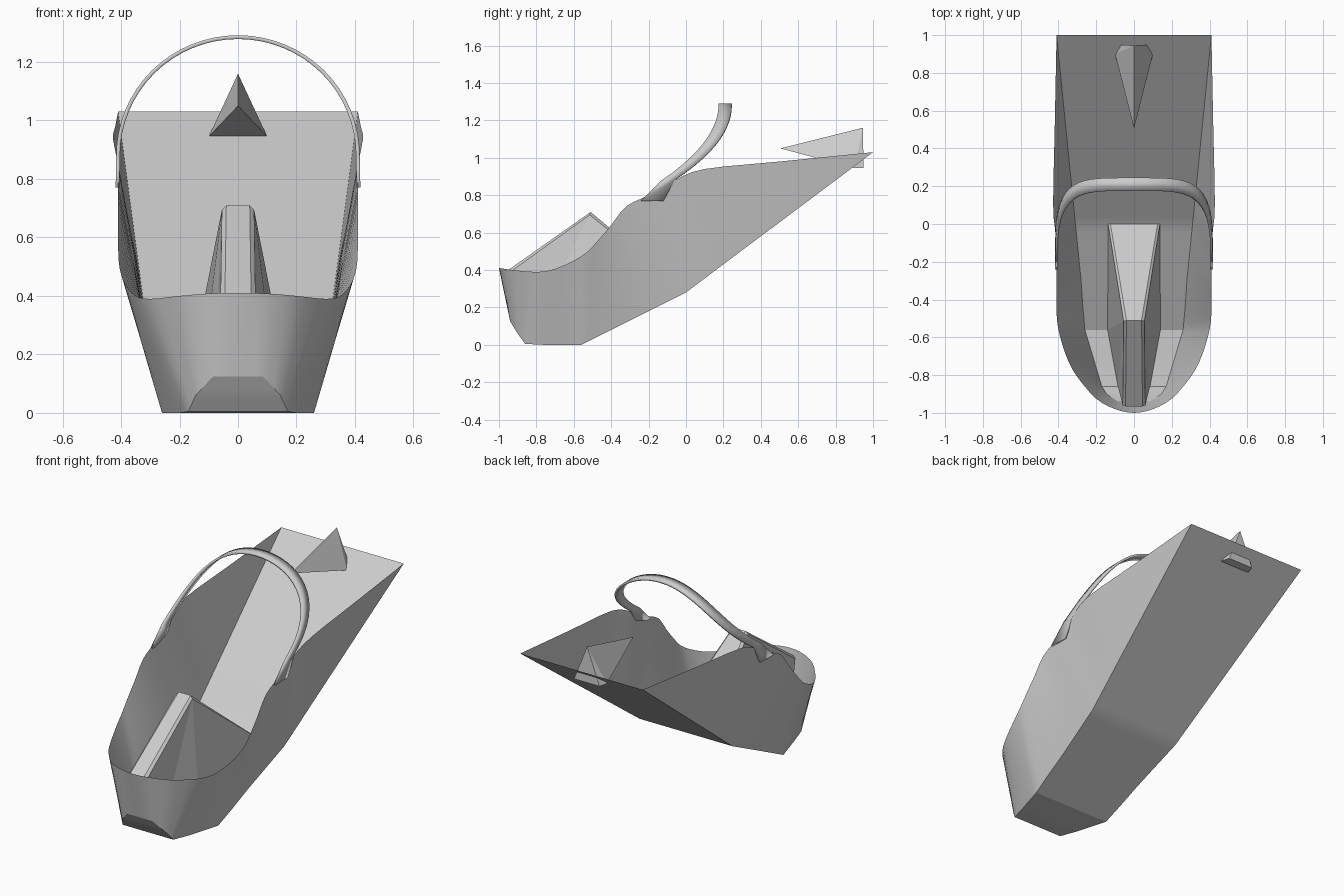
import bpy, bmesh, math
from mathutils import Vector

cube = bpy.data.objects.get("Cube")
if cube:
    bpy.data.objects.remove(cube, do_unlink=True)

grey = bpy.data.materials.new("light_grey")
grey.use_nodes = True
COLOUR = (0.6, 0.6, 0.6, 1)
grey.diffuse_color = COLOUR
grey.node_tree.nodes["Principled BSDF"].inputs["Base Color"].default_value = COLOUR


def finish(name, bm, smooth=None):
    bmesh.ops.remove_doubles(bm, verts=bm.verts[:], dist=0.0005)
    bmesh.ops.recalc_face_normals(bm, faces=bm.faces[:])
    mesh = bpy.data.meshes.new(name)
    bm.to_mesh(mesh)
    bm.free()
    mesh.materials.append(grey)
    obj = bpy.data.objects.new(name, mesh)
    bpy.context.collection.objects.link(obj)
    if smooth:
        bpy.ops.object.select_all(action='DESELECT')
        obj.select_set(True)
        bpy.context.view_layer.objects.active = obj
        bpy.ops.object.shade_smooth_by_angle(angle=math.radians(smooth))
    return obj


def loft(bm, rows):
    grid = [[bm.verts.new(p) for p in row] for row in rows]
    for a, b in zip(grid, grid[1:]):
        for i in range(len(a) - 1):
            bm.faces.new((a[i], a[i + 1], b[i + 1], b[i]))


def flip(p):
    return Vector((-p[0], p[1], p[2]))


def refine(points, steps, curved):
    """Subdivide a path, straight or as a smooth curve."""
    pts = [Vector(p) for p in points]
    out = []
    for i in range(len(pts) - 1):
        p1, p2 = pts[i], pts[i + 1]
        p0 = pts[i - 1] if i else flip(p2)
        p3 = pts[min(i + 2, len(pts) - 1)]
        for k in range(steps):
            t = k / steps
            if curved:
                out.append(p1 + 0.5 * t * (p2 - p0 + t * (2 * p0 - 5 * p1 + 4 * p2 - p3
                                           + t * (3 * (p1 - p2) + p3 - p0))))
            else:
                out.append(p1.lerp(p2, t))
    return out + [pts[-1]]


# Seat shell: upper rim and matching lower edge of the left half
RIM = [(0, -1, .41), (.10, -.98, .408), (.20, -.925, .40), (.30, -.81, .39),
       (.35, -.72, .40), (.385, -.62, .44), (.405, -.53, .495), (.41, -.46, .57),
       (.41, -.40, .64), (.41, -.32, .74), (.41, -.20, .80), (.415, -.06, .88),
       (.428, .10, .94), (.42, .50, .98), (.41, 1, 1.03)]
BASE = [(0, -.94, .125), (.085, -.94, .125), (.145, -.90, .06), (.17, -.86, .005),
        (.20, -.76, 0), (.242, -.62, 0), (.26, -.56, 0), (.27, -.45, .055),
        (.28, -.30, .13), (.295, -.15, .205), (.31, 0, .28), (.32, .10, .355),
        (.335, .25, .468), (.36, .50, .655), (.41, 1, 1.03)]
rim = refine(RIM, 3, True)
base = refine(BASE, 3, False)
bm = bmesh.new()
for side in (lambda p: p, flip):
    loft(bm, [[side(r), side(r.lerp(b, 0.5)), side(b)] for r, b in zip(rim, base)])
loft(bm, [[b, flip(b)] for b in base[3:]])
bmesh.ops.dissolve_degenerate(bm, dist=0.0005, edges=bm.edges[:])
finish("seat_shell", bm, 25)

# Central wedge divider with a chamfered ridge
ridge = [((.045, -.965, .39), (.06, -.96, .375)),
         ((.04, -.51, .71), (.055, -.515, .695)),
         ((.125, 0, .285), (.137, 0, .28))]
bm = bmesh.new()
loft(bm, [[flip(o), flip(i), i, o] for i, o in ridge])
flank = [o for i, o in ridge] + [(.14, -.56, .003), (.085, -.86, .006)]
for side in (Vector, flip):
    e, a, b, c, d = [bm.verts.new(side(p)) for p in flank]
    for face in ((e, a, d), (a, c, d), (a, b, c)):
        bm.faces.new(face)
finish("wedge_divider", bm)

# Carrying handle: a flat band swept over an arch leaning back
bm = bmesh.new()
rows = [[(.412, -.24, .77), (.412, -.12, .77)]]
STEPS = 32
for k in range(STEPS + 1):
    angle = math.pi * k / STEPS
    s = math.sin(angle)
    x, z = .41 * math.cos(angle), .88 + .405 * s
    lean = .305 * (1 - (1 - s) ** 2)
    rows.append([(x, lean - .13, z), (x, lean - .06, z)])
rows.append([flip(p) for p in rows[0]])
loft(bm, rows)
handle = finish("handle", bm, 30)
band = handle.modifiers.new("thickness", 'SOLIDIFY')
band.thickness = 0.013
band.offset = 0

# Pointed fin on the backrest
bm = bmesh.new()
for p in [(0, .505, 1.05), (0, .945, 1.16)] + [(s * x, y, .945) for s in (-1, 1)
                                            for x, y in ((.1, .9), (.085, .95))]:
    bm.verts.new(p)
bmesh.ops.convex_hull(bm, input=bm.verts[:])
finish("fin", bm)
